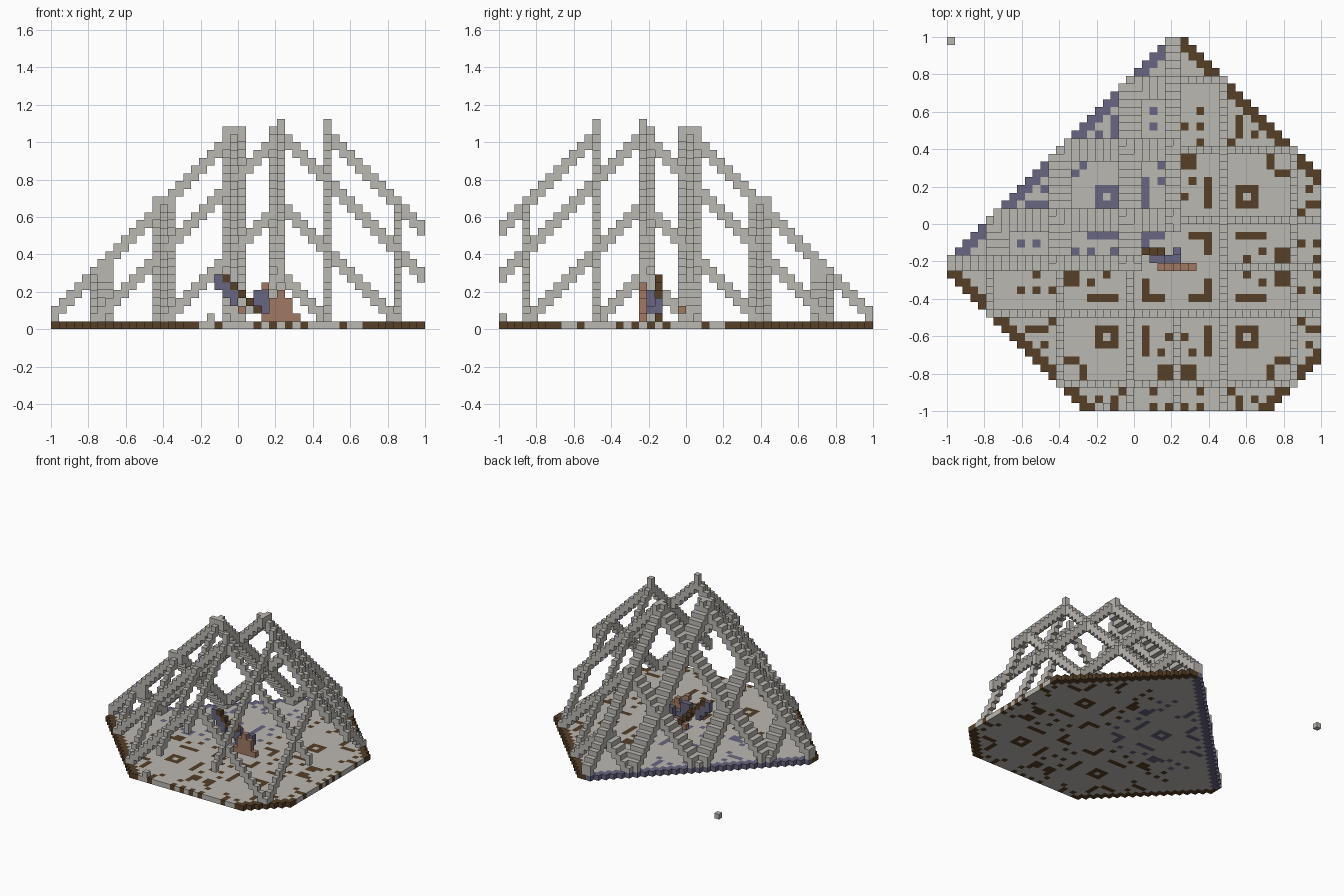
import bpy
import bmesh
from mathutils import Vector

if "Cube" in bpy.data.objects:
    bpy.data.objects.remove(bpy.data.objects["Cube"], do_unlink=True)

N = 48                 # voxels along the longest side
V = 2 / N              # voxel size
CX, CY = 29, 18        # voxel column under the pyramid's apex
RADIUS, APEX = 30, 32


def material(name, rgb):
    m = bpy.data.materials.new(name)
    m.use_nodes = True
    col = (*rgb, 1)
    m.diffuse_color = col
    m.node_tree.nodes["Principled BSDF"].inputs["Base Color"].default_value = col
    return m


MATS = [material("stone_grey", (0.5, 0.48, 0.445)),
        material("dark_brown", (0.093, 0.05, 0.021)),
        material("dusk_purple", (0.14, 0.133, 0.22)),
        material("clay_pink", (0.35, 0.19, 0.125))]
GREY, BROWN, PURPLE, PINK = range(len(MATS))


def build(name, voxels):
    """Skin a {(i, j, k): colour} dictionary, leaving out hidden faces."""
    bm = bmesh.new()
    corners = {}

    def vert(p):
        if p not in corners:
            corners[p] = bm.verts.new((p[0] * V - 1, p[1] * V - 1, p[2] * V))
        return corners[p]

    for cell, colour in voxels.items():
        for axis in range(3):
            u, w = (axis + 1) % 3, (axis + 2) % 3
            for side in (0, 1):
                near = list(cell)
                near[axis] += 2 * side - 1
                if tuple(near) in voxels:
                    continue
                loop = []
                for a, b in ((0, 0), (1, 0), (1, 1), (0, 1)):
                    p = list(cell)
                    p[axis] += side
                    p[u] += a
                    p[w] += b
                    loop.append(vert(tuple(p)))
                face = bm.faces.new(loop if side else loop[::-1])
                face.material_index = colour
    mesh = bpy.data.meshes.new(name)
    bm.to_mesh(mesh)
    bm.free()
    for m in MATS:
        mesh.materials.append(m)
    obj = bpy.data.objects.new(name, mesh)
    bpy.context.collection.objects.link(obj)
    return obj


def inside(i, j):
    return (0 <= i < N and 0 <= j < N
            and abs(i - CX) + abs(j - CY) <= RADIUS)


# Cracks of one octant: offset, then first and last step outwards
CRACKS = [(1, 18, 18), (3, 20, 20), (3, 18, 18), (8, 17, 19), (10, 17, 17),
          (10, 20, 20), (8, 22, 22), (3, 16, 16), (1, 13, 14), (2, 11, 11),
          (4, 8, 11), (1, 9, 9), (8, 8, 10), (10, 8, 10), (12, 13, 15),
          (2, 13, 15), (7, 16, 16), (4, 2, 4), (1, 6, 6), (5, 24, 25)]
cracked = set()
for off, first, last in CRACKS:
    for step in range(first, last + 1):
        cracked |= {(off, step), (step, off)}

# Floor slab with a coloured rim and cracks
floor = {}
for i in range(N):
    for j in range(N):
        if inside(i, j):
            di, dj = i - CX, j - CY
            accent = PURPLE if di < 0 < dj else BROWN
            rim = abs(di) + abs(dj) >= RADIUS - 1
            marked = rim or (abs(di), abs(dj)) in cracked
            floor[i, j, 0] = accent if marked else GREY
build("floor_slab", floor)

# Stepped beams: parallel to x or y, climbing towards the apex
beams = {}
for along_y in (False, True):
    for off in (0, 6, 15, 24):
        for s in (-1, 1):
            for b in range(-N, N):
                # the back face on the -x side has wider treads
                wide = (s < 0 and b >= 0) if along_y else (s > 0 and b <= 0)
                widths = (0,)
                if wide:
                    widths = {0: (0, 1), 24: (-2, -1, 0)}.get(off, (-1, 0, 1))
                if off == 0 and abs(b) < 6:
                    continue           # open top
                top = APEX - off - abs(b)
                for w in widths:
                    o = s * (off + w)
                    i, j = (CX + o, CY + b) if along_y else (CX + b, CY + o)
                    if inside(i, j):
                        for k in range(max(1, top - 2), top):
                            beams[i, j, k] = GREY
# Tips on the two front peaks
for i, j in ((CX + 6, CY), (CX, CY - 6)):
    beams[i, j, APEX - 6] = GREY
build("lattice_beams", beams)

# Small wreck in the middle of the floor
wreck = {}


def block(i0, i1, j, k0, k1, colour):
    for i in range(i0, i1 + 1):
        for k in range(k0, k1 + 1):
            wreck[i, j, k] = colour


block(27, 31, 18, 1, 1, PINK)
block(28, 30, 18, 2, 3, PINK)
block(29, 29, 18, 4, 4, PINK)
block(27, 27, 18, 5, 5, PINK)
block(24, 24, 23, 2, 2, PINK)
block(26, 27, 19, 3, 4, PURPLE)
block(27, 29, 19, 2, 2, PURPLE)
block(29, 29, 20, 2, 3, PURPLE)
for n in range(6):
    block(22 + n, 22 + n, 20, 6 - n, 6 - n, BROWN)
    if n < 3:
        block(21 + n, 21 + n, 20, 5 - n, 6 - n, PURPLE)
build("wreck", wreck)

# Loose stones
build("corner_stone", {(0, N - 1, 0): GREY})
build("edge_stone", {(20, 0, 1): GREY})
